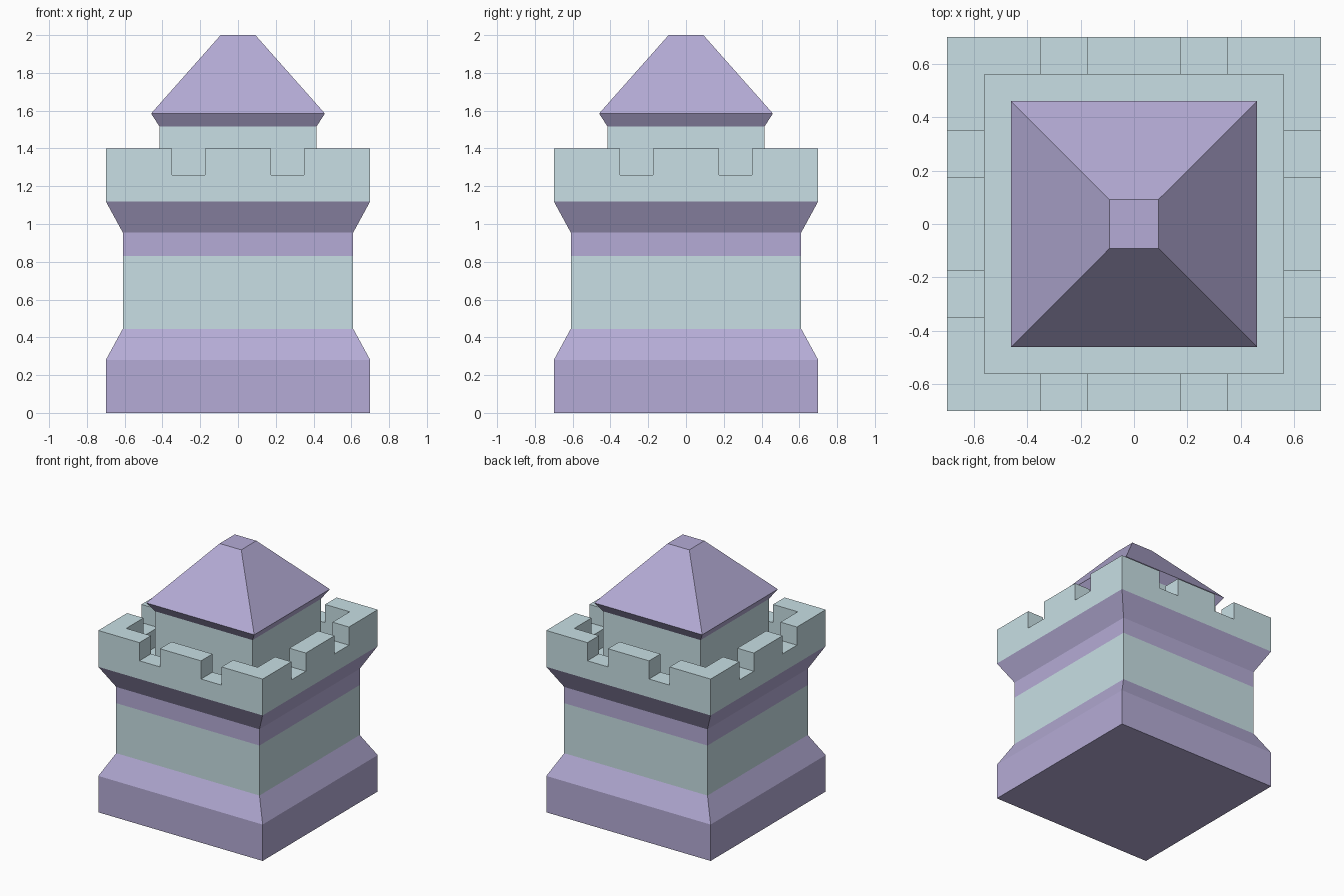
import bpy, bmesh, math

if "Cube" in bpy.data.objects:
    bpy.data.objects.remove(bpy.data.objects["Cube"])


def material(name, rgb):
    m = bpy.data.materials.new(name)
    m.diffuse_color = (*rgb, 1)
    m.use_nodes = True
    m.node_tree.nodes["Principled BSDF"].inputs["Base Color"].default_value = m.diffuse_color
    return m


PURPLE = material("purple", (0.46, 0.41, 0.67))
TEAL = material("teal", (0.58, 0.74, 0.78))


def finish(bm, name, mat):
    bmesh.ops.remove_doubles(bm, verts=bm.verts, dist=1e-4)
    bmesh.ops.dissolve_limit(bm, angle_limit=math.radians(1),
                             verts=bm.verts, edges=bm.edges)
    mesh = bpy.data.meshes.new(name)
    bm.to_mesh(mesh)
    bm.free()
    mesh.materials.append(mat)
    obj = bpy.data.objects.new(name, mesh)
    bpy.context.collection.objects.link(obj)


def square_tiers(name, mat, profile, bottom=False, top=False):
    """Stack square cross-sections given as (half width, height)."""
    bm = bmesh.new()
    corners = [(-1, -1), (1, -1), (1, 1), (-1, 1)]
    rings = [[bm.verts.new((sx * w, sy * w, z)) for sx, sy in corners]
             for w, z in profile]
    for a, b in zip(rings, rings[1:]):
        for i in range(4):
            j = (i + 1) % 4
            bm.faces.new((a[i], a[j], b[j], b[i]))
    if bottom:
        bm.faces.new(rings[0][::-1])
    if top:
        bm.faces.new(rings[-1])
    finish(bm, name, mat)


# Tower body, bottom to top
square_tiers("base", PURPLE, [(0.70, 0), (0.70, 0.28), (0.61, 0.445)], bottom=True)
square_tiers("wall", TEAL, [(0.61, 0.445), (0.61, 0.83)])
square_tiers("corbel", PURPLE, [(0.61, 0.83), (0.61, 0.955), (0.70, 1.12)])

# Battlements: a height map of floor, notches and merlons
FLOOR, NOTCH, TOP = 1.12, 1.26, 1.40
levels = [FLOOR, NOTCH, TOP]
cuts = [-0.70, -0.56, -0.35, -0.175, 0.175, 0.35, 0.56, 0.70]
n = len(cuts) - 1


def height(i, j):
    edge_i, edge_j = i in (0, n - 1), j in (0, n - 1)
    if not (0 <= i < n and 0 <= j < n) or not (edge_i or edge_j):
        return FLOOR
    along = j if edge_i else i
    return NOTCH if along in (2, 4) and not (edge_i and edge_j) else TOP


bm = bmesh.new()
for i in range(n):
    for j in range(n):
        x0, x1, y0, y1 = cuts[i], cuts[i + 1], cuts[j], cuts[j + 1]
        h = height(i, j)
        bm.faces.new([bm.verts.new((x, y, h)) for x, y in
                      ((x0, y0), (x1, y0), (x1, y1), (x0, y1))])
        sides = (((0, -1), (x0, y0), (x1, y0)), ((1, 0), (x1, y0), (x1, y1)),
                 ((0, 1), (x1, y1), (x0, y1)), ((-1, 0), (x0, y1), (x0, y0)))
        for (di, dj), p, q in sides:
            low = height(i + di, j + dj)
            for za, zb in zip(levels, levels[1:]):
                if low <= za and zb <= h:
                    bm.faces.new([bm.verts.new(v) for v in
                                  ((*p, za), (*q, za), (*q, zb), (*p, zb))])
finish(bm, "battlements", TEAL)

# Turret and its pyramid roof
square_tiers("turret", TEAL, [(0.415, FLOOR), (0.415, 1.515)])
square_tiers("roof", PURPLE, [(0.415, 1.515), (0.46, 1.585), (0.092, 2.0)],
             bottom=True, top=True)
